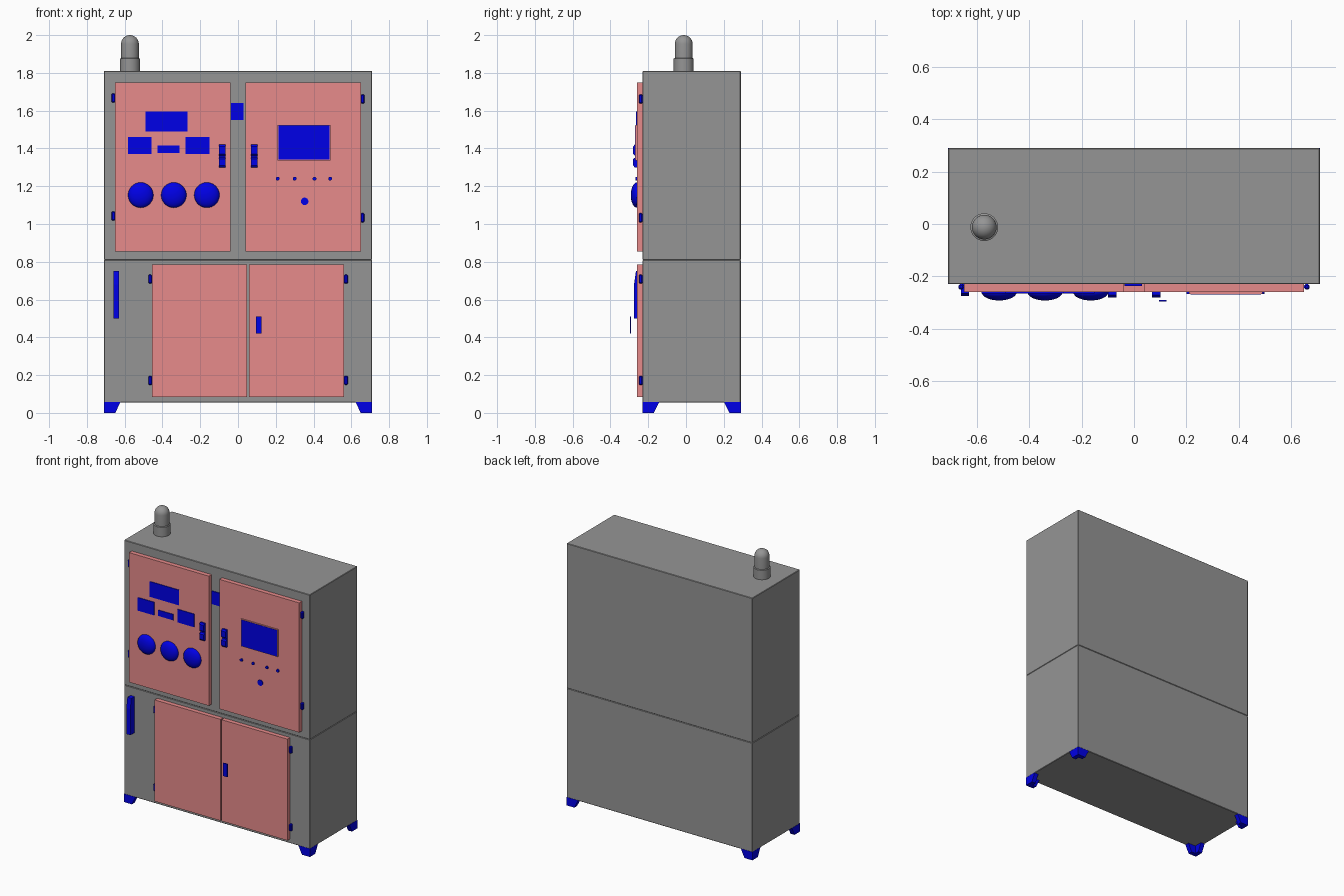
import bpy, bmesh, math
from mathutils import Matrix

if "Cube" in bpy.data.objects:
    bpy.data.objects.remove(bpy.data.objects["Cube"], do_unlink=True)


def material(name, rgb):
    m = bpy.data.materials.new(name)
    m.use_nodes = True
    m.diffuse_color = (*rgb, 1)
    m.node_tree.nodes["Principled BSDF"].inputs["Base Color"].default_value = (*rgb, 1)
    return m


GREY = material("cabinet grey", (0.3, 0.3, 0.3))
PINK = material("door pink", (0.8, 0.26, 0.26))
BLUE = material("fitting blue", (0.0, 0.0, 0.8))


def finish(name, bm, mat, smooth=False):
    bmesh.ops.recalc_face_normals(bm, faces=bm.faces)
    mesh = bpy.data.meshes.new(name)
    bm.to_mesh(mesh)
    bm.free()
    mesh.materials.append(mat)
    obj = bpy.data.objects.new(name, mesh)
    bpy.context.collection.objects.link(obj)
    if smooth:
        bpy.ops.object.select_all(action="DESELECT")
        obj.select_set(True)
        bpy.context.view_layer.objects.active = obj
        bpy.ops.object.shade_smooth_by_angle(angle=math.radians(35))
    return obj


def box(name, x, y, z, mat, bevel=0):
    bm = bmesh.new()
    size = [b - a for a, b in (x, y, z)]
    mid = [(a + b) / 2 for a, b in (x, y, z)]
    bmesh.ops.create_cube(bm, size=1, matrix=Matrix.Translation(mid) @ Matrix.Diagonal((*size, 1)))
    obj = finish(name, bm, mat)
    if bevel:
        mod = obj.modifiers.new("edge", "BEVEL")
        mod.width, mod.segments = bevel, 1
    return obj


def side_profile(name, points, x, mat):
    """Extrude a (y, z) outline along x."""
    bm = bmesh.new()
    face = bm.faces.new([bm.verts.new((x[0], y, z)) for y, z in points])
    ext = bmesh.ops.extrude_face_region(bm, geom=[face])["geom"]
    bmesh.ops.translate(bm, vec=(x[1] - x[0], 0, 0),
                        verts=[v for v in ext if isinstance(v, bmesh.types.BMVert)])
    return finish(name, bm, mat)


def button(name, x, z, radius, front):
    bm = bmesh.new()
    place = Matrix.Translation((x, (front - 0.26) / 2, z)) @ Matrix.Rotation(math.pi / 2, 4, "X")
    bmesh.ops.create_cone(bm, cap_ends=True, segments=16, radius1=radius, radius2=radius,
                          depth=-0.26 - front, matrix=place)
    finish(name, bm, BLUE, True)


# Cabinet: two stacked housings
FACE, DOOR = -0.23, -0.26
box("lower_cabinet", (-0.71, 0.71), (FACE, 0.29), (0.055, 0.81), GREY, 0.003)
box("upper_cabinet", (-0.71, 0.71), (FACE, 0.29), (0.81, 1.81), GREY, 0.003)

# Doors
for name, x, z in (("upper_right_door", (-0.65, -0.04), (0.855, 1.75)),
                   ("upper_left_door", (0.04, 0.65), (0.855, 1.75)),
                   ("lower_right_door", (-0.455, 0.047), (0.085, 0.785)),
                   ("lower_left_door", (0.057, 0.56), (0.085, 0.785))):
    box(name, x, (DOOR, FACE), z, PINK)

# Hinges
for x, heights in ((-0.66, (1.667, 1.042)), (0.66, (1.662, 1.033)),
                   (-0.465, (0.708, 0.172)), (0.572, (0.708, 0.172))):
    for z in heights:
        box("hinge", (x - 0.01, x + 0.01), (-0.25, FACE), (z - 0.024, z + 0.024), BLUE, 0.005)

# Upper door handles, each with a raised grip above and below a notch
for x in (-0.083, 0.085):
    side_profile("door_handle", [(DOOR, 1.30), (-0.272, 1.30), (-0.28, 1.31), (-0.28, 1.345),
                                 (-0.268, 1.352), (-0.268, 1.36), (-0.28, 1.37), (-0.28, 1.41),
                                 (-0.272, 1.42), (DOOR, 1.42)], (x - 0.017, x + 0.017), BLUE)

# Lower latch plate and the main switch lever
box("lower_latch", (0.095, 0.125), (-0.297, -0.29), (0.42, 0.51), BLUE)
side_profile("side_lever", [(FACE, 0.50), (-0.275, 0.50), (-0.275, 0.68), (-0.265, 0.75),
                            (FACE, 0.75)], (-0.66, -0.63), BLUE)

# Instrument displays and centre plate
for name, x, z in (("main_display", (-0.49, -0.267), (1.49, 1.595)),
                   ("right_display", (-0.583, -0.457), (1.37, 1.46)),
                   ("left_display", (-0.277, -0.15), (1.37, 1.46)),
                   ("small_display", (-0.425, -0.31), (1.375, 1.415))):
    box(name, x, (-0.265, DOOR), z, BLUE)
box("centre_plate", (-0.037, 0.03), (-0.236, FACE), (1.55, 1.64), BLUE)

# Touch screen in its frame
box("screen_frame", (0.21, 0.49), (-0.268, DOOR), (1.337, 1.525), PINK)
box("touch_screen", (0.215, 0.485), (-0.2695, -0.267), (1.341, 1.521), BLUE)

# Buttons
for x in (0.21, 0.30, 0.405, 0.488):
    button("small_button", x, 1.24, 0.01, -0.268)
button("large_button", 0.353, 1.12, 0.02, -0.264)

# Domed dials
for x in (-0.515, -0.34, -0.165):
    bm = bmesh.new()
    bmesh.ops.create_uvsphere(bm, u_segments=32, v_segments=16, radius=0.067,
                              matrix=Matrix.Translation((x, DOOR, 1.153)) @ Matrix.Diagonal((1, 0.48, 1, 1)))
    finish("domed_dial", bm, BLUE, True)

# Corner feet: two tapered flanges along the cabinet edges
def foot(sx, sy):
    bm = bmesh.new()
    cx, cy = sx * 0.71, 0.03 + sy * 0.26
    top = [(0, 0), (0.088, 0), (0.088, 0.03), (0.03, 0.03), (0.03, 0.088), (0, 0.088)]
    rings = []
    for z, reach in ((0.057, 0.088), (0, 0.06)):
        rings.append([bm.verts.new((cx - sx * min(u, reach), cy - sy * min(v, reach), z))
                      for u, v in top])
    for ring in rings:
        bm.faces.new(ring)
    for i in range(6):
        j = (i + 1) % 6
        bm.faces.new((rings[0][i], rings[0][j], rings[1][j], rings[1][i]))
    finish("corner_foot", bm, BLUE)


for sx in (-1, 1):
    for sy in (-1, 1):
        foot(sx, sy)

# Signal beacon: a lathed outline with a collar and round cap
outline = [(0, 1.81), (0.053, 1.81), (0.053, 1.875), (0.047, 1.878)]
outline += [(0.047 * math.cos(a), 1.953 + 0.047 * math.sin(a))
            for a in (math.pi / 2 * i / 8 for i in range(9))]
bm = bmesh.new()
verts = [bm.verts.new((r, 0, z)) for r, z in outline]
edges = [bm.edges.new(pair) for pair in zip(verts, verts[1:])]
bmesh.ops.spin(bm, geom=verts + edges, cent=(0, 0, 0), axis=(0, 0, 1), angle=2 * math.pi, steps=32)
bmesh.ops.remove_doubles(bm, verts=bm.verts, dist=0.0005)
bmesh.ops.translate(bm, verts=bm.verts, vec=(-0.572, -0.012, 0))
finish("signal_beacon", bm, GREY, True)
